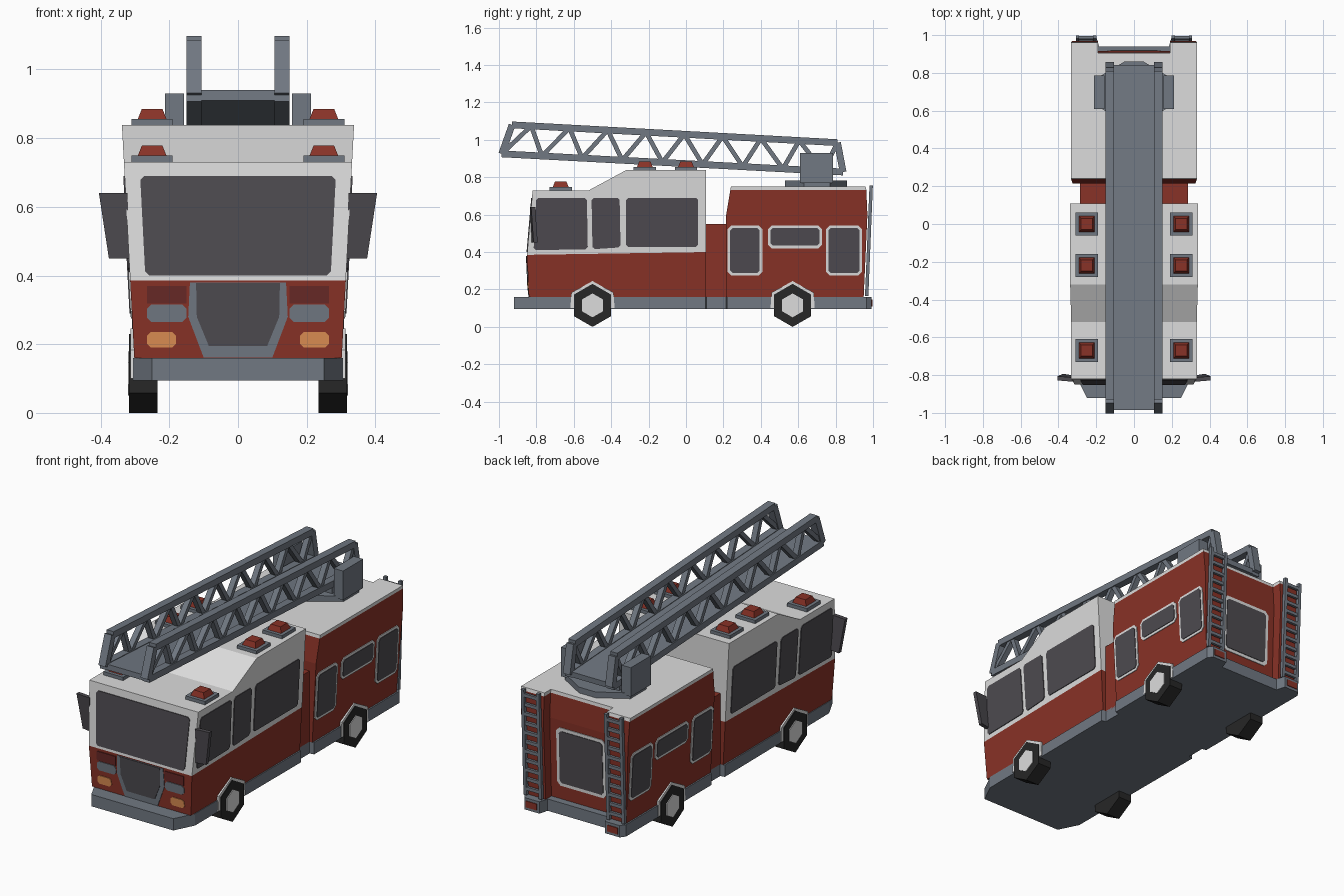
import bpy, bmesh, math
from mathutils import Vector

if "Cube" in bpy.data.objects:
    bpy.data.objects.remove(bpy.data.objects["Cube"])


def material(name, rgb):
    m = bpy.data.materials.new(name)
    m.diffuse_color = (*rgb, 1)
    m.use_nodes = True
    m.node_tree.nodes["Principled BSDF"].inputs["Base Color"].default_value = m.diffuse_color
    return m


RED = material("red_paint", (0.25, 0.032, 0.02))
WHITE = material("white_paint", (0.72, 0.72, 0.72))
GREY = material("blue_grey_metal", (0.165, 0.19, 0.225))
GLASS = material("dark_glass", (0.075, 0.07, 0.08))
BLACK = material("black_rubber", (0.02, 0.02, 0.02))
ORANGE = material("orange_lamp", (0.72, 0.27, 0.085))
DARKRED = material("dark_red_lamp", (0.14, 0.022, 0.02))


def build(name, mat, solids, mirror=False):
    """One object from solids; each solid is a list of equal-length rings, capped."""
    bm = bmesh.new()
    for rings in solids:
        rows = [[bm.verts.new(p) for p in r] for r in rings]
        n = len(rows[0])
        bm.faces.new(rows[0][::-1])
        bm.faces.new(rows[-1])
        for a, b in zip(rows, rows[1:]):
            for i in range(n):
                j = (i + 1) % n
                bm.faces.new((a[i], a[j], b[j], b[i]))
    bmesh.ops.recalc_face_normals(bm, faces=bm.faces)
    me = bpy.data.meshes.new(name)
    bm.to_mesh(me)
    bm.free()
    me.materials.append(mat)
    ob = bpy.data.objects.new(name, me)
    bpy.context.collection.objects.link(ob)
    if mirror:
        ob.modifiers.new("mirror", "MIRROR").use_mirror_merge = False
    return ob


def hw(z):                       # half width of the bodywork, wider at the roof
    return 0.302 + 0.053 * (z - 0.16)


def front_y(z):                  # front surface of the cab
    if z < 0.385:
        return -0.84 - 0.01 * (z - 0.16) / 0.225
    return -0.85 + 0.03 * (z - 0.385) / 0.345


def soften(pts, r=0.012):        # clip polygon corners
    out = []
    for i, p in enumerate(pts):
        p = Vector(p)
        for q in (Vector(pts[i - 1]), Vector(pts[(i + 1) % len(pts)])):
            out.append(p + (q - p).normalized() * r)
    return out


def rect(a0, a1, z0, z1):
    return [(a0, z0), (a1, z0), (a1, z1), (a0, z1)]


def side_plate(pts, off=0.004):  # (y, z) outline laid on the body side
    return [[(hw(z) + d, y, z) for y, z in pts] for d in (-0.003, off)]


def front_plate(pts, off=0.004):  # (x, z) outline laid on the cab front
    return [[(x, front_y(z) + d, z) for x, z in pts] for d in (0.003, -off)]


def slab(pts, x0, x1):           # (y, z) outline extruded along x
    return [[(x, y, z) for y, z in pts] for x in (x0, x1)]


def box(x0, x1, y0, y1, z0, z1):
    return slab(rect(y0, y1, z0, z1), x0, x1)


def bar(p, q, w, x0, x1):        # flat bar in the yz plane
    p, q = Vector(p), Vector(q)
    d = (q - p).normalized() * (w / 2)
    n = Vector((-d.y, d.x))
    return slab([p + n, q + n, q - n, p - n], x0, x1)


# Chassis and bumpers
half = [(0.25, -0.92), (0.305, -0.81), (0.31, 0.105), (0.285, 0.11), (0.285, 0.215),
        (0.31, 0.22), (0.31, 0.965), (0.29, 0.992), (0.2, 0.992), (0.185, 0.94)]
outline = half + [(-x, y) for x, y in half[::-1]]
build("chassis", GREY, [[[(x, y, z) for x, y in outline] for z in (0.095, 0.16)]])
build("tail_light", RED, [box(0.215, 0.28, 0.985, 0.996, 0.11, 0.145)], True)


# Cab: red lower half, white upper half
def cab_part(name, mat, prof):
    build(name, mat, [[[(s * hw(z), y, z) for y, z in prof] for s in (-1, 1)]])


cab_part("cab_lower", RED, [(-0.84, 0.16), (-0.85, 0.385), (0.108, 0.4), (0.108, 0.16)])
cab_part("cab_upper", WHITE, [(-0.85, 0.385), (-0.82, 0.73), (-0.52, 0.73), (-0.32, 0.838),
                              (0.108, 0.838), (0.108, 0.4)])
build("body_joint", RED, [box(-0.285, 0.285, 0.1, 0.23, 0.15, 0.55)])

# Cab glazing
build("cab_side_window", GLASS, [side_plate(soften(p)) for p in (
    [(-0.815, 0.41), (-0.525, 0.415), (-0.53, 0.69), (-0.8, 0.69)],
    [(-0.5, 0.415), (-0.35, 0.425), (-0.355, 0.69), (-0.505, 0.69)],
    rect(-0.32, 0.065, 0.427, 0.69))], True)
build("windscreen", GLASS, [front_plate(soften(
    [(-0.27, 0.4), (0.27, 0.4), (0.285, 0.69), (-0.285, 0.69)]))])

# Cab nose: grille and lamps
build("grille_surround", GREY, [front_plate(
    [(-0.1, 0.161), (0.1, 0.161), (0.145, 0.28), (0.14, 0.38), (-0.14, 0.38), (-0.145, 0.28)], 0.003)])
build("grille", GLASS, [front_plate(
    [(-0.085, 0.195), (0.085, 0.195), (0.12, 0.28), (0.122, 0.378), (-0.122, 0.378), (-0.12, 0.28)], 0.006)])
build("upper_lamp", DARKRED, [front_plate(rect(0.15, 0.265, 0.318, 0.37))], True)
build("headlight", GREY, [front_plate(soften(rect(0.15, 0.265, 0.265, 0.315)))], True)
build("indicator", ORANGE, [front_plate(soften(rect(0.18, 0.265, 0.19, 0.236)))], True)

# Mirrors
build("wing_mirror", GLASS, [[[(x, y + d, z) for x, y, z in (
    (0.315, -0.815, 0.45), (0.376, -0.805, 0.45), (0.405, -0.818, 0.64), (0.322, -0.825, 0.64))]
    for d in (-0.01, 0.012)]], True)


# Rear body with a recess in its back wall
def plan(z, f, b, r):
    h = hw(z)
    return [(x, y, z) for x, y in ((-h, f), (h, f), (h, b), (0.19, b), (0.19, r),
                                   (-0.19, r), (-0.19, b), (-h, b))]


rim = plan(0.732, 0.237, 0.964, 0.907)
build("rear_body", RED, [[plan(0.16, 0.215, 0.95, 0.9), plan(0.6, 0.215, 0.97, 0.915), rim]])
build("rear_roof", WHITE, [[rim, plan(0.75, 0.24, 0.96, 0.905)]])

# Rear body windows with white frames
shapes = [(0.222, 0.408, 0.275, 0.542), (0.438, 0.728, 0.42, 0.542), (0.748, 0.942, 0.275, 0.542)]
R = 0.014
build("side_window_frame", WHITE, [side_plate(soften(rect(*s), 0.02)) for s in shapes], True)
build("side_window", GLASS, [side_plate(soften(rect(a + R, b - R, c + R, d - R)), 0.007)
                             for a, b, c, d in shapes], True)


def back_plate(pts, off):
    return [[(x, 0.9 + 0.015 * (z - 0.16) / 0.44 + d, z) for x, z in pts] for d in (-0.003, off)]


build("back_window_frame", WHITE, [back_plate(soften(rect(-0.15, 0.15, 0.235, 0.56), 0.02), 0.004)])
build("back_window", GLASS, [back_plate(soften(rect(-0.132, 0.132, 0.253, 0.542)), 0.007)])

# Climbing ladders on the back
low, high = Vector((0.966, 0.165)), Vector((0.99, 0.755))
parts = [bar(low, high, 0.018, x, x + 0.018) for x in (0.198, 0.29)]
for i in range(11):
    c = low.lerp(high, (i + 0.7) / 11.3)
    parts.append(box(0.21, 0.295, c.x - 0.008, c.x + 0.006, c.y - 0.009, c.y + 0.009))
build("back_ladder", GREY, parts, True)


# Wheels, hubs and arches
def hexagon(cy, r):
    return [(cy + r * math.sin(k * math.pi / 3), 0.115 + r * math.cos(k * math.pi / 3)) for k in range(6)]


AXLES = (-0.5, 0.57)
build("wheel_arch", WHITE, [slab([(c - 0.118, 0.1), (c + 0.118, 0.1), (c + 0.113, 0.183),
                                  (c, 0.245), (c - 0.113, 0.183)], 0.295, 0.313) for c in AXLES], True)
build("tyre", BLACK, [slab(hexagon(c, 0.115), 0.235, 0.317) for c in AXLES], True)
build("hub", WHITE, [slab(hexagon(c, 0.064), 0.31, 0.321) for c in AXLES], True)


# Warning lights on the cab roof
def square(cy, h, z):
    return [(0.25 + a * h, cy + b * h, z) for a, b in ((-1, -1), (1, -1), (1, 1), (-1, 1))]


SPOTS = ((0.0, 0.835), (-0.22, 0.835), (-0.67, 0.728))
build("beacon_base", GREY, [[square(y, 0.06, z), square(y, 0.06, z + 0.021)] for y, z in SPOTS], True)
build("beacon", RED, [[square(y, 0.042, z + 0.02), square(y, 0.03, z + 0.05)] for y, z in SPOTS], True)

# Turntable and pivot blocks
ring = [(0.05, 0.53), (0.2, 0.63), (0.2, 0.77), (0.05, 0.86),
        (-0.05, 0.86), (-0.2, 0.77), (-0.2, 0.63), (-0.05, 0.53)]
build("turntable", GREY, [[[(x, y, z) for x, y in ring] for z in (0.745, 0.782)],
                          box(-0.14, 0.14, 0.62, 0.78, 0.77, 0.84)])
build("pivot_block", GREY, [box(0.157, 0.213, 0.61, 0.785, 0.77, 0.93)], True)

# Aerial ladder: floor plus two lattice sides
T0, T1 = Vector((-0.93, 1.08)), Vector((0.81, 0.985))
B0, B1 = Vector((-0.985, 0.925)), Vector((0.84, 0.828))
X0, X1 = 0.107, 0.15
W = 0.036
parts = [bar(T0, T1, W, X0, X1), bar(B0, B1, W, X0, X1),
         bar(T0, B0, W, X0, X1), bar(T1, B1, W, X0, X1)]
N = 17
for i in range(N):
    a, b = i / N, (i + 1) / N
    p, q = (B0.lerp(B1, a), T0.lerp(T1, b)) if i % 2 == 0 else (T0.lerp(T1, a), B0.lerp(B1, b))
    parts.append(bar(p, q, 0.024, X0 + 0.006, X1 - 0.006))
build("aerial_ladder_side", GREY, parts, True)
build("aerial_ladder_floor", GREY, [bar(B0, B1, 0.03, -0.11, 0.11)])
